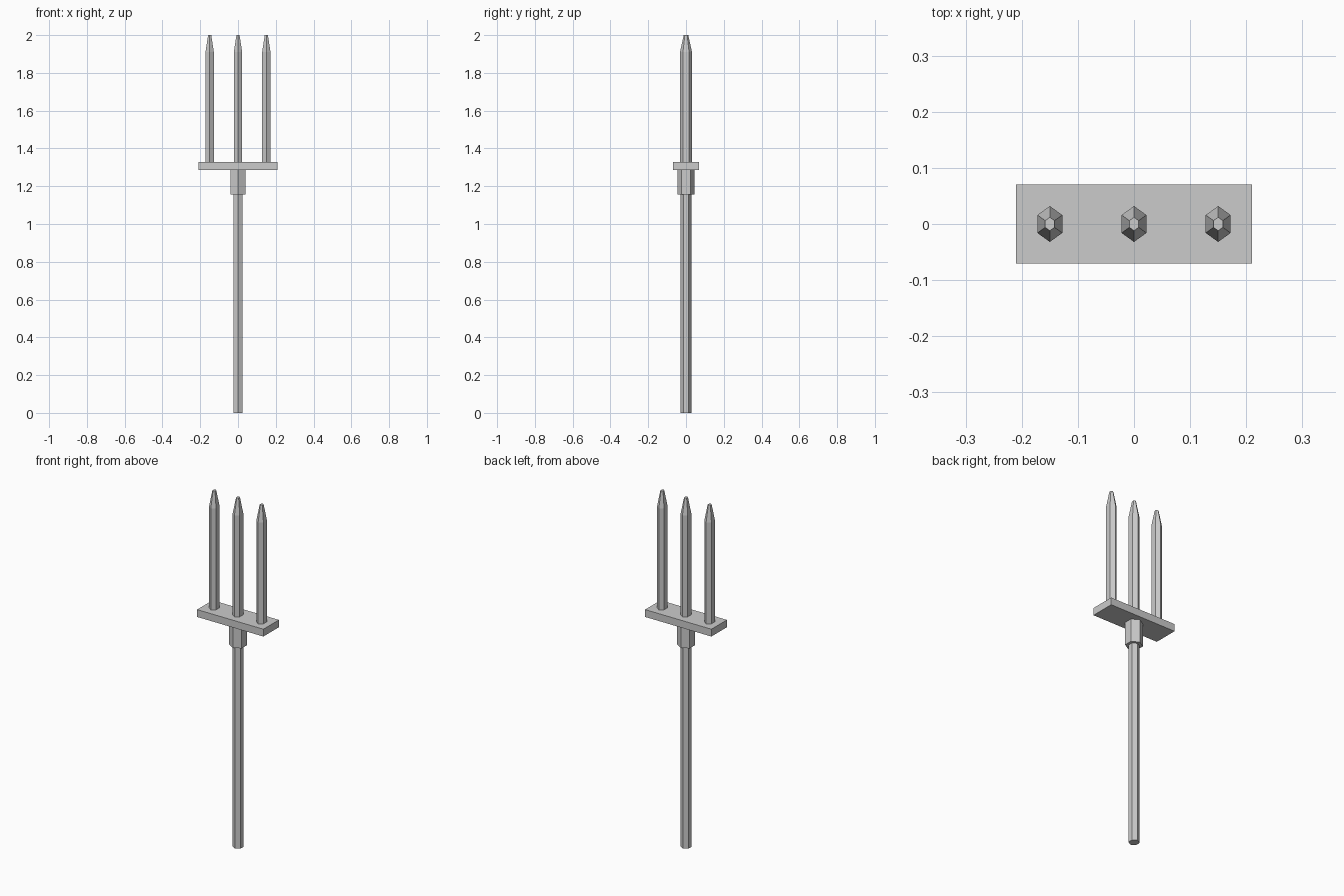
import bpy, bmesh
from math import sin, cos, pi

if "Cube" in bpy.data.objects:
    bpy.data.objects.remove(bpy.data.objects["Cube"])


def hex_lathe(name, x, rings, squash=1.0):
    """Stack six-sided rings (radius, z), corners facing front and back."""
    bm = bmesh.new()
    loops = [[bm.verts.new((x + r * squash * sin(i * pi / 3), -r * cos(i * pi / 3), z))
              for i in range(6)] for r, z in rings]
    for a, b in zip(loops, loops[1:]):
        for i in range(6):
            j = (i + 1) % 6
            bm.faces.new((a[i], a[j], b[j], b[i]))
    bm.faces.new(loops[0][::-1])
    bm.faces.new(loops[-1])
    mesh = bpy.data.meshes.new(name)
    bm.to_mesh(mesh)
    bm.free()
    obj = bpy.data.objects.new(name, mesh)
    bpy.context.collection.objects.link(obj)
    return obj


# Handle and the collar joining it to the head
hex_lathe("shaft", 0, [(0.029, 0), (0.029, 1.16)])
hex_lathe("collar", 0, [(0.046, 1.155), (0.046, 1.286)])

# Crossbar plate
bpy.ops.mesh.primitive_cube_add(size=1, location=(0, 0, 1.307))
crossbar = bpy.context.object
crossbar.name = "crossbar"
crossbar.scale = (0.42, 0.14, 0.042)

# Three tines with blunt tapered tips
for side, x in (("left", -0.15), ("middle", 0), ("right", 0.15)):
    hex_lathe(side + "_tine", x, [(0.032, 1.32), (0.032, 1.91), (0.012, 2.0)], 0.8)
